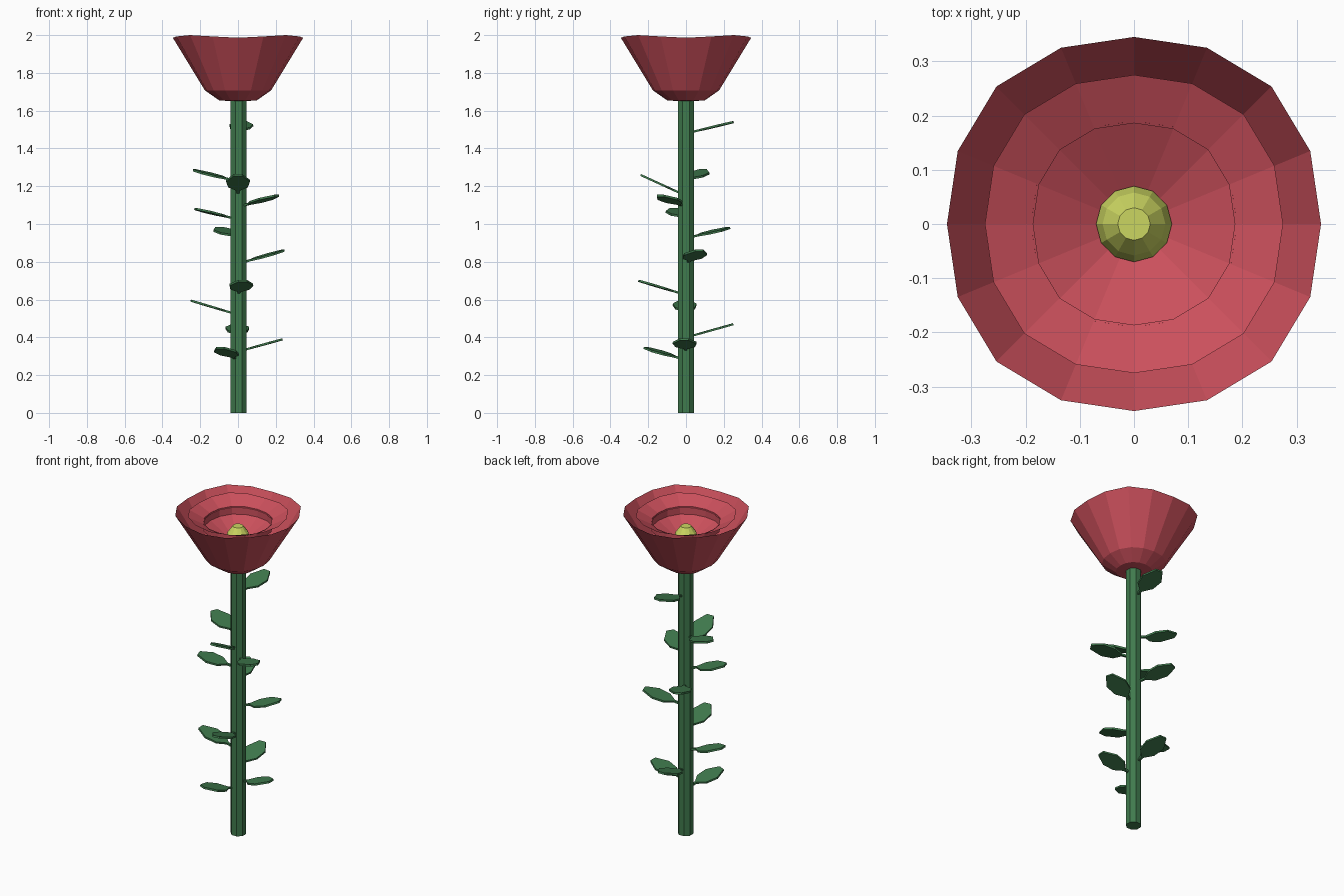
import bpy, bmesh
from math import sin, cos, pi, atan2, hypot
from mathutils import Matrix, Vector

if "Cube" in bpy.data.objects:
    bpy.data.objects.remove(bpy.data.objects["Cube"])


def material(name, rgb):
    m = bpy.data.materials.new(name)
    m.diffuse_color = (*rgb, 1)
    m.use_nodes = True
    m.node_tree.nodes["Principled BSDF"].inputs["Base Color"].default_value = m.diffuse_color
    return m


RED = material("petal_red", (0.60, 0.080, 0.107))
GREEN = material("leaf_green", (0.051, 0.196, 0.075))
YELLOW = material("pollen_yellow", (0.60, 0.67, 0.12))


def finish(name, bm, mat):
    bmesh.ops.recalc_face_normals(bm, faces=bm.faces)
    me = bpy.data.meshes.new(name)
    bm.to_mesh(me)
    bm.free()
    me.materials.append(mat)
    ob = bpy.data.objects.new(name, me)
    bpy.context.collection.objects.link(ob)
    return ob


def lathe(name, profile, sides, mat, square=0.0, lift=0.0, turn=0.0, caps=(True, True)):
    """Flat-faced ring stack; square pushes the diagonals out, lift raises them at the last ring."""
    bm = bmesh.new()
    rings = []
    for k, (r, z) in enumerate(profile):
        ring = []
        for i in range(sides):
            a = 2 * pi * i / sides + turn
            d = (1 - cos(4 * a)) / 2
            up = lift * d if k == len(profile) - 1 else 0
            rr = r * (1 + square * d)
            ring.append(bm.verts.new((rr * cos(a), rr * sin(a), z + up)))
        rings.append(ring)
    for lo, hi in zip(rings, rings[1:]):
        for i in range(sides):
            j = (i + 1) % sides
            bm.faces.new((lo[i], lo[j], hi[j], hi[i]))
    if caps[0]:
        bm.faces.new(rings[0][::-1])
    if caps[1]:
        bm.faces.new(rings[-1])
    return finish(name, bm, mat)


# Stem
stem = lathe("stem", [(0.045, 0), (0.045, 1.67)], 8, GREEN, turn=pi / 8)
stem.location.x = 0.003

# Nested petal cups, open at the top
lathe("outer_petals", [(0.04, 1.65), (0.10, 1.655), (0.175, 1.707), (0.345, 1.986)],
      16, RED, 0.04, 0.014, caps=(True, False))
lathe("middle_petals", [(0.186, 1.933), (0.275, 1.974)],
      16, RED, 0.04, 0.01, caps=(False, False))
lathe("inner_petals", [(0.03, 1.80), (0.189, 1.89), (0.19, 1.938)],
      16, RED, 0.04, 0.0, caps=(True, False))

# Flower centre
lathe("flower_centre", [(0.062, 1.80), (0.070, 1.83), (0.058, 1.87), (0.030, 1.908)],
      12, YELLOW)

# Leaves: horizontal reach x, y, then base height and tip height
LEAVES = [
    (0.025, 0.25, 1.48, 1.54), (-0.23, 0.09, 1.225, 1.285), (0.00, -0.24, 1.15, 1.26),
    (0.205, -0.135, 1.09, 1.15), (-0.225, -0.065, 1.025, 1.08), (-0.10, 0.225, 0.925, 0.98),
    (0.24, 0.07, 0.79, 0.86), (0.025, -0.25, 0.625, 0.70), (-0.25, -0.01, 0.52, 0.595),
    (-0.005, 0.25, 0.40, 0.47), (0.235, -0.01, 0.325, 0.39), (-0.095, -0.215, 0.28, 0.345),
]
# Half outline: fraction along the leaf, half width
OUTLINE = [(0.10, 0.006), (0.28, 0.008), (0.45, 0.052), (0.72, 0.063), (1.0, 0.022)]


def leaf(n, x, y, z0, z1):
    length = hypot(hypot(x, y), z1 - z0)
    bm = bmesh.new()
    pts = [(u * length, w) for u, w in OUTLINE]
    pts += [(u, -w) for u, w in reversed(pts)]
    face = bm.faces.new([bm.verts.new((u, w, -0.006)) for u, w in pts])
    top = bmesh.ops.extrude_face_region(bm, geom=[face])["geom"]
    for v in top:
        if isinstance(v, bmesh.types.BMVert):
            v.co.z += 0.011
    pitch = atan2(z1 - z0, hypot(x, y))
    turn = Matrix.Rotation(atan2(y, x), 4, "Z") @ Matrix.Rotation(-pitch, 4, "Y")
    bm.transform(Matrix.Translation(Vector((0, 0, z0))) @ turn)
    finish(f"leaf_{n}", bm, GREEN)


for n, spec in enumerate(LEAVES, 1):
    leaf(n, *spec)
